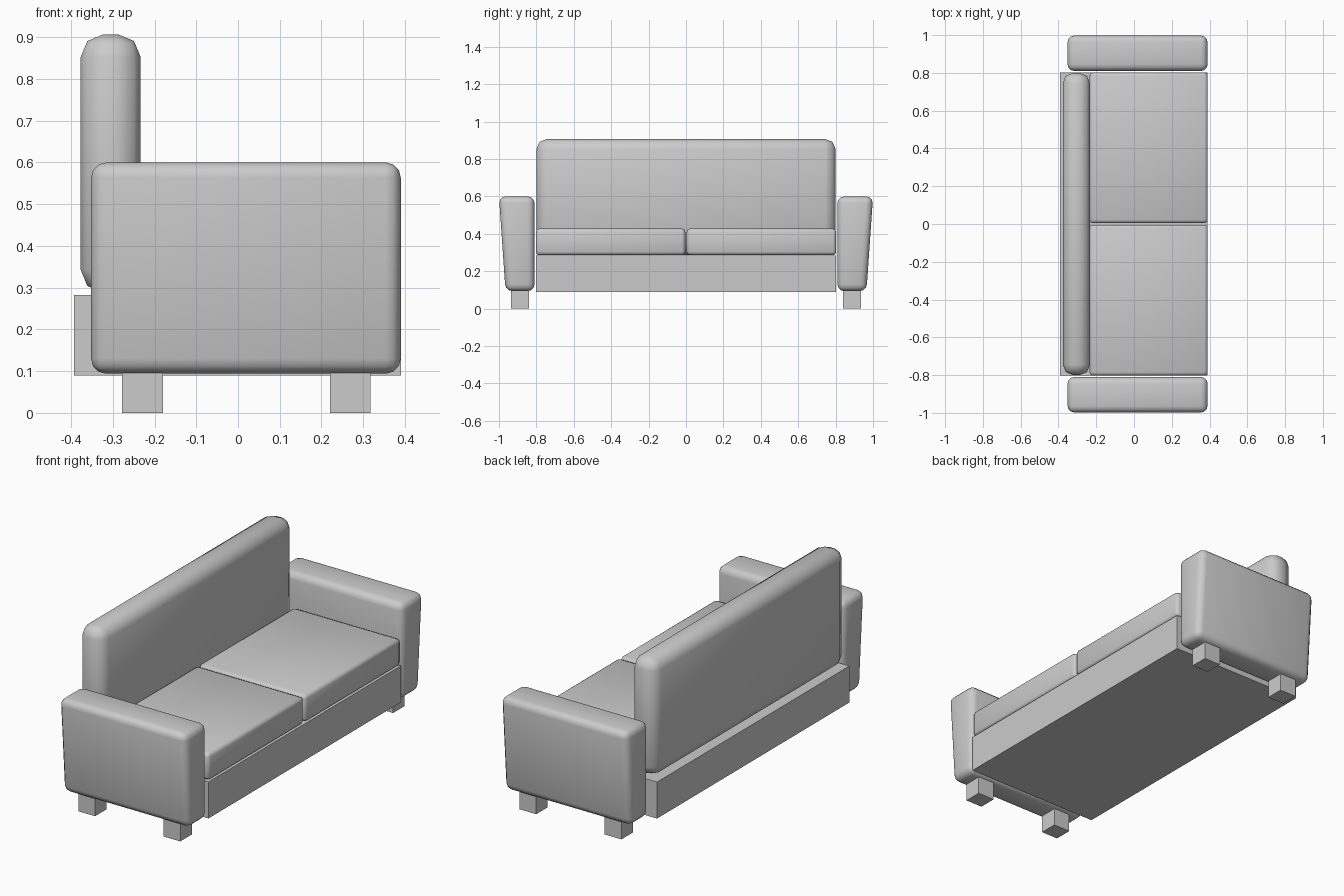
import bpy

cube = bpy.data.objects.get("Cube")
if cube:
    bpy.data.objects.remove(cube, do_unlink=True)

GREY = (0.6, 0.6, 0.6, 1.0)
fabric = bpy.data.materials.new("plain grey")
fabric.use_nodes = True
fabric.diffuse_color = GREY
fabric.node_tree.nodes["Principled BSDF"].inputs["Base Color"].default_value = GREY


def box(name, x, y, z, bevel=0.0, segments=2, shape=None):
    """Box between (min, max) ranges, optionally reshaped and rounded."""
    lo, hi = zip(x, y, z)
    bpy.ops.mesh.primitive_cube_add(size=1)
    obj = bpy.context.object
    obj.name = obj.data.name = name
    for v in obj.data.vertices:
        v.co = [a if c < 0 else b for c, a, b in zip(v.co, lo, hi)]
        if shape:
            shape(v.co)
    obj.data.materials.append(fabric)
    if bevel:
        mod = obj.modifiers.new("rounding", "BEVEL")
        mod.width = bevel
        mod.segments = segments
        mod.limit_method = 'NONE'
        bpy.ops.object.modifier_apply(modifier=mod.name)
        bpy.ops.object.shade_smooth()
    return obj


def taper(co):
    """Lean the outer arm face inwards towards the floor."""
    if abs(co.y) > 0.9 and co.z < 0.3:
        co.y *= 0.965


# Base frame and backrest
box("base", (-0.393, 0.39), (-0.803, 0.803), (0.09, 0.283))
box("backrest", (-0.377, -0.233), (-0.8, 0.8), (0.288, 0.907), 0.055)

# Paired parts on each side
for side, s in (("left", 1), ("right", -1)):
    def span(a, b):
        return sorted((s * a, s * b))

    box(side + "_cushion", (-0.235, 0.39), span(0.004, 0.803), (0.286, 0.428), 0.018)
    box(side + "_arm", (-0.352, 0.39), span(0.81, 1.0), (0.094, 0.6), 0.036, 3, taper)
    for end, x in (("front", 0.22), ("back", -0.278)):
        box(f"{side}_{end}_leg", (x, x + 0.098), span(0.84, 0.936), (0, 0.105))
